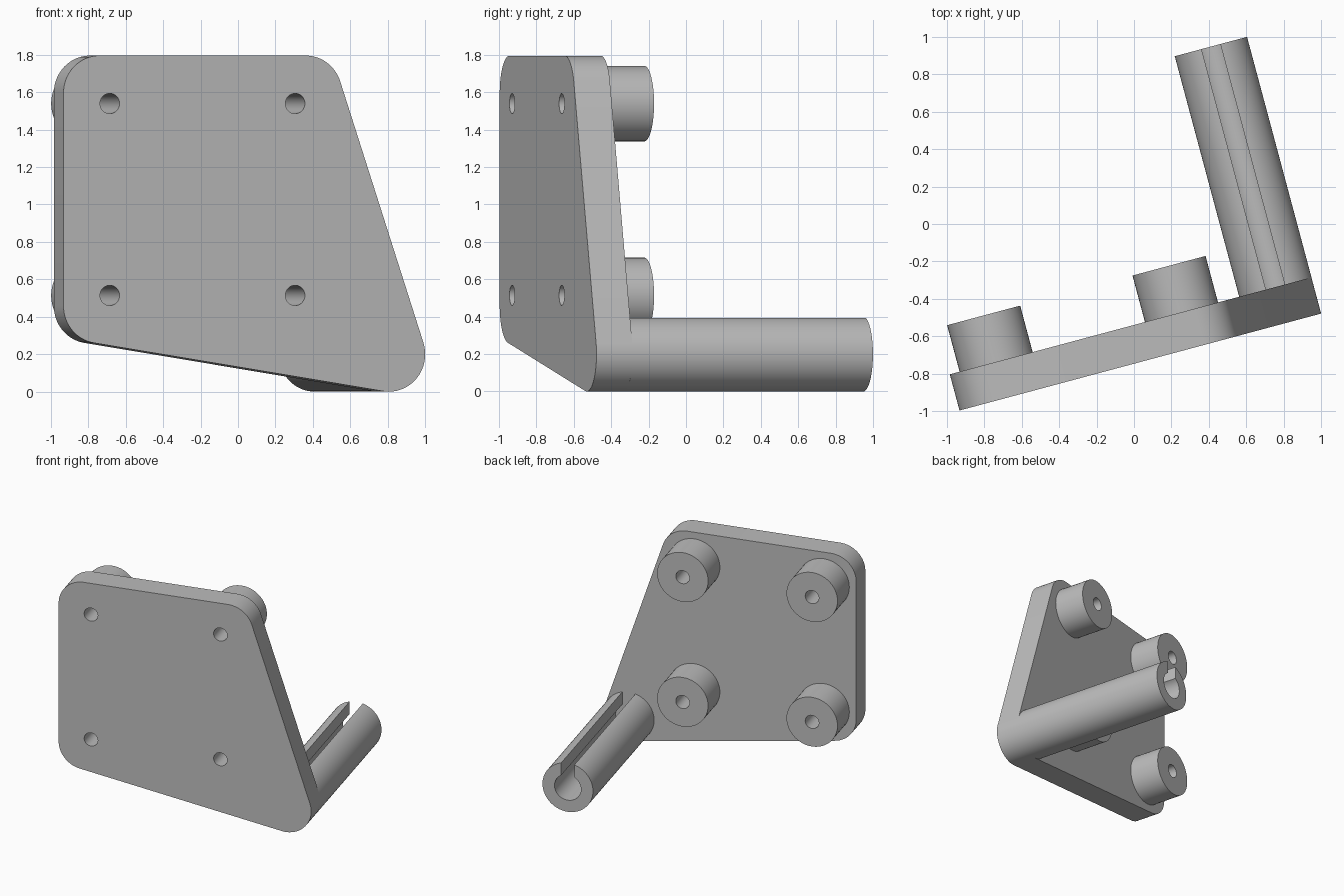
import bpy, bmesh, math
from mathutils import Vector

if "Cube" in bpy.data.objects:
    bpy.data.objects.remove(bpy.data.objects["Cube"], do_unlink=True)

grey = bpy.data.materials.new("plain grey")
grey.use_nodes = True
colour = (0.5, 0.5, 0.5, 1)
grey.diffuse_color = colour
grey.node_tree.nodes["Principled BSDF"].inputs["Base Color"].default_value = colour

TURN = math.radians(15)        # the whole bracket is turned about z
ORIGIN = (-0.932, -0.996, 0)   # lower front right corner of the plate
THICK, BOSS_END, TUBE_END = 0.2, 0.457, 1.53
R, HOLE_R, BORE_R, SLOT = 0.2, 0.054, 0.105, 0.052


def arc(centre, radius, start, end, steps):
    """Points on an arc, both ends included."""
    return [(centre[0] + radius * math.cos(start + (end - start) * i / steps),
             centre[1] + radius * math.sin(start + (end - start) * i / steps))
            for i in range(steps + 1)]


def circle(centre, radius, steps=48):
    return arc(centre, radius, 0, math.tau, steps)[:-1]


def rounded_outline(centres, radius):
    """Outline around equal circles listed counter-clockwise."""
    points = []
    for i, c in enumerate(centres):
        c = Vector(c)
        before = c - Vector(centres[i - 1])
        after = Vector(centres[(i + 1) % len(centres)]) - c
        start = math.atan2(-before.x, before.y)
        end = math.atan2(-after.x, after.y)
        points += arc(c, radius, start, start + (end - start) % math.tau, 16)
    return points


def prism(name, loops, y0, y1):
    """Fill the loops (the later ones are holes) and extrude them along y."""
    bm = bmesh.new()
    edges = []
    for loop in loops:
        verts = [bm.verts.new((x, y0, z)) for x, z in loop]
        edges += [bm.edges.new((verts[i - 1], verts[i])) for i in range(len(verts))]
    bmesh.ops.triangle_fill(bm, use_beauty=True, use_dissolve=False, edges=edges)
    new = bmesh.ops.extrude_face_region(bm, geom=bm.faces[:])["geom"]
    bmesh.ops.translate(bm, vec=(0, y1 - y0, 0),
                        verts=[g for g in new if isinstance(g, bmesh.types.BMVert)])
    bmesh.ops.recalc_face_normals(bm, faces=bm.faces[:])
    mesh = bpy.data.meshes.new(name)
    bm.to_mesh(mesh)
    bm.free()
    mesh.materials.append(grey)
    ob = bpy.data.objects.new(name, mesh)
    ob.location = ORIGIN
    ob.rotation_euler.z = TURN
    bpy.context.collection.objects.link(ob)
    bpy.ops.object.select_all(action='DESELECT')
    ob.select_set(True)
    bpy.context.view_layer.objects.active = ob
    bpy.ops.object.shade_smooth_by_angle(angle=math.radians(30))
    return ob


# Plate with four screw holes
screws = {f"{row}_{side}": (x, z)
          for row, z in (("lower", 0.514), ("upper", 1.539))
          for side, x in (("right", 0.256), ("left", 1.281))}
tube_centre = (1.8, 0.2)
corners = [(0.2, 0.458), tube_centre, (1.34, 1.595), (0.2, 1.595)]
prism("mounting_plate",
      [rounded_outline(corners, R)] + [circle(c, HOLE_R, 32) for c in screws.values()],
      0, THICK)

# Hollow bosses behind the holes
for place, c in screws.items():
    prism("boss_" + place, [circle(c, 0.202), circle(c, HOLE_R, 32)], THICK, BOSS_END)

# Tube slotted along its top
outer_gap, inner_gap = math.asin(SLOT / R), math.asin(SLOT / BORE_R)
up = math.pi / 2
section = (arc(tube_centre, R, up + outer_gap, up + math.tau - outer_gap, 60)
           + arc(tube_centre, BORE_R, up + math.tau - inner_gap, up + inner_gap, 40))
prism("slotted_tube", [section], THICK, TUBE_END)
